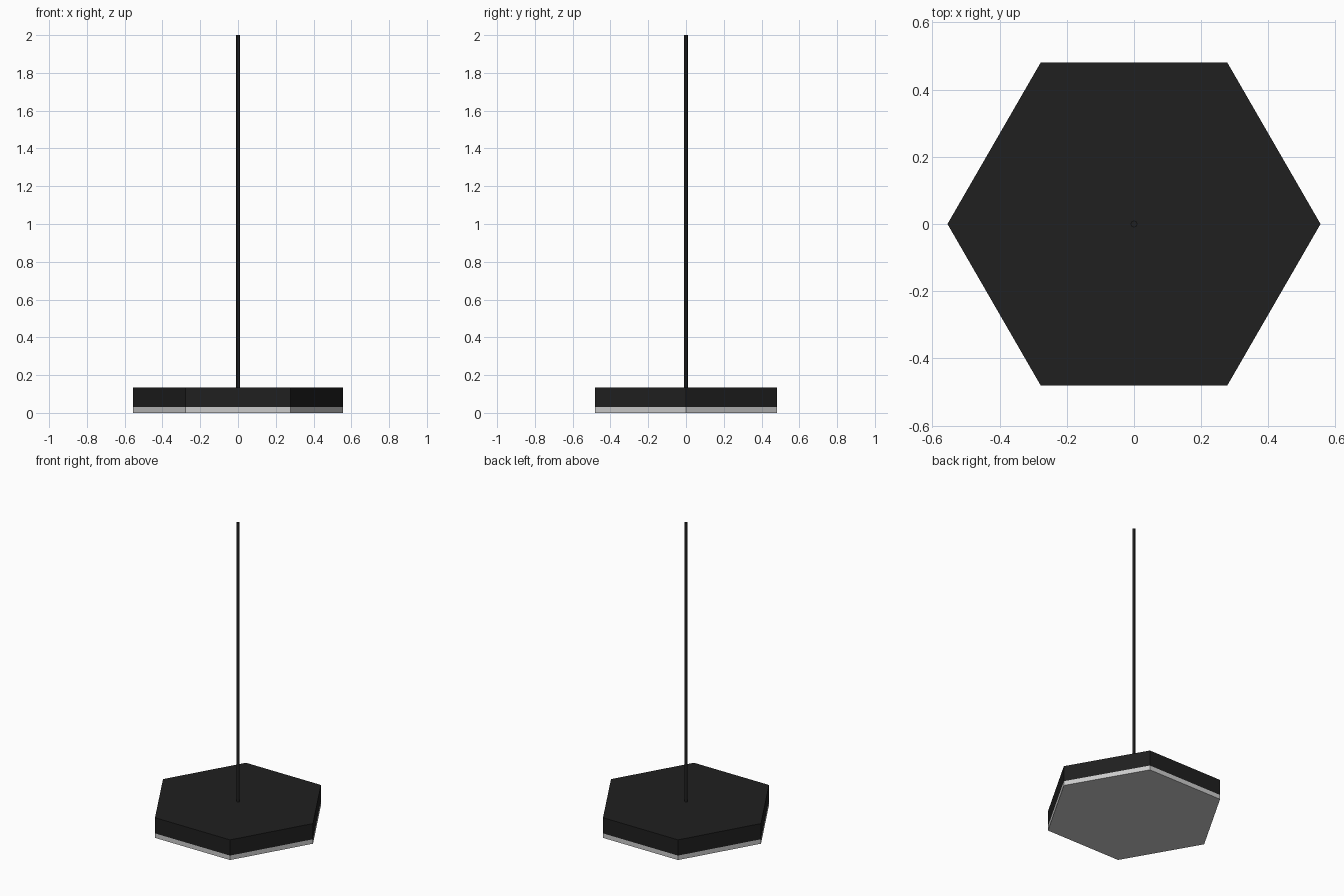
import bpy
import math

if "Cube" in bpy.data.objects:
    bpy.data.objects.remove(bpy.data.objects["Cube"])

black = bpy.data.materials.new("black")
black.diffuse_color = (0.014, 0.014, 0.014, 1)
black.use_nodes = True
black.node_tree.nodes["Principled BSDF"].inputs["Base Color"].default_value = black.diffuse_color


def prism(name, sides, radius, z0, z1, mat=None):
    """Upright prism between two heights, with corners on the x axis when six-sided."""
    bpy.ops.mesh.primitive_cylinder_add(
        vertices=sides, radius=radius, depth=z1 - z0,
        location=(0, 0, (z0 + z1) / 2), rotation=(0, 0, math.radians(30)))
    ob = bpy.context.object
    ob.name = name
    if mat:
        ob.data.materials.append(mat)
    return ob


# Pale light panel under the black hexagonal housing
prism("light_panel", 6, 0.555, 0.0, 0.03)
prism("lamp_housing", 6, 0.555, 0.03, 0.135, black)

# Thin hanging rod
prism("hanging_rod", 12, 0.01, 0.135, 2.0, black)
bpy.ops.object.shade_smooth_by_angle()
